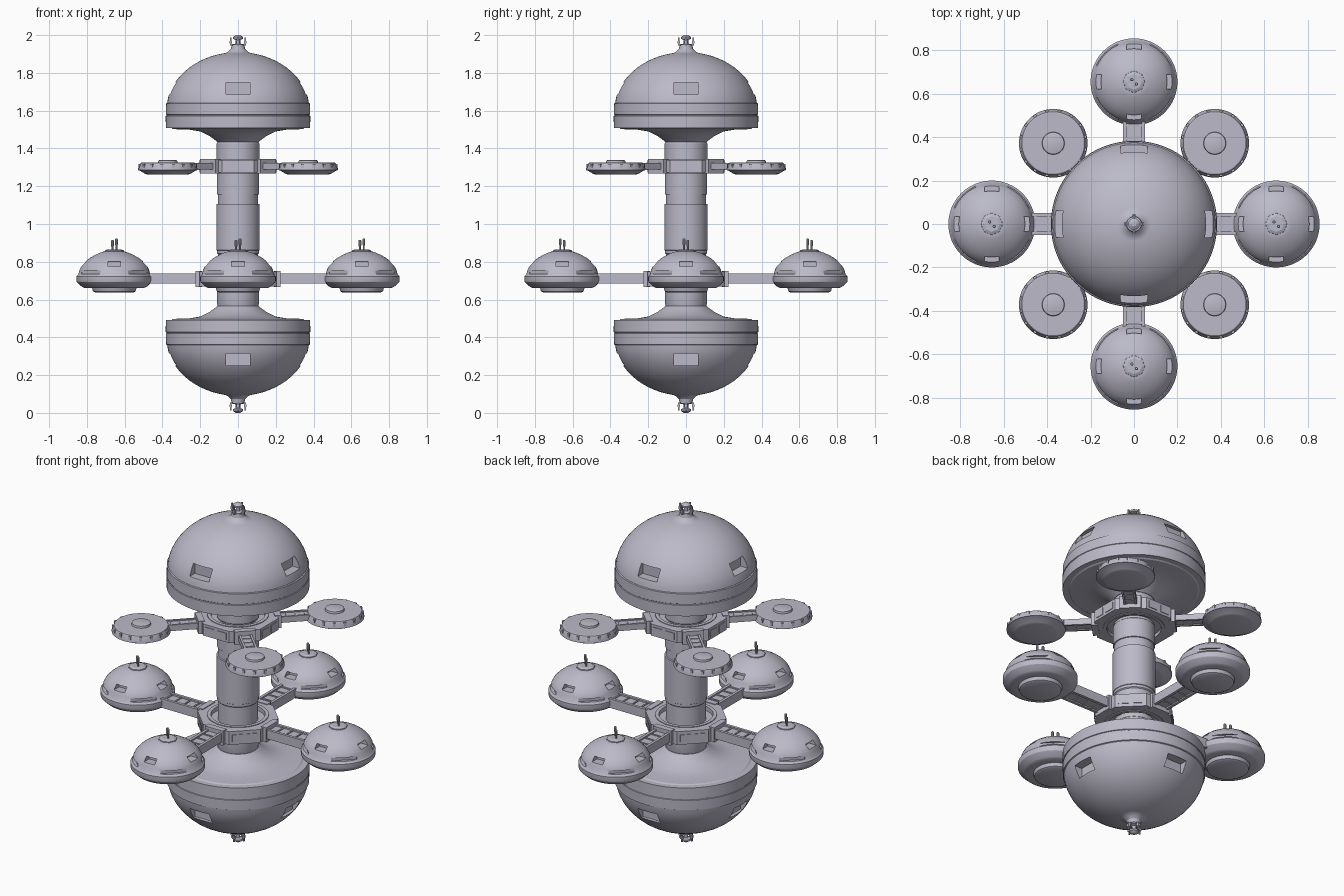
import bpy, bmesh
from math import pi, sin, cos, sqrt, radians
from mathutils import Matrix, Vector

old = bpy.data.objects.get("Cube")
if old:
    bpy.data.objects.remove(old, do_unlink=True)

hull = bpy.data.materials.new("pale grey hull")
hull.use_nodes = True
COLOUR = (0.5, 0.49, 0.58, 1)
hull.diffuse_color = COLOUR
hull.node_tree.nodes["Principled BSDF"].inputs["Base Color"].default_value = COLOUR


def finish(name, bm, smooth=True):
    bmesh.ops.recalc_face_normals(bm, faces=bm.faces)
    me = bpy.data.meshes.new(name)
    bm.to_mesh(me)
    bm.free()
    me.materials.append(hull)
    ob = bpy.data.objects.new(name, me)
    bpy.context.collection.objects.link(ob)
    if smooth:
        smooth_it(ob)
    return ob


def smooth_it(ob):
    bpy.ops.object.select_all(action='DESELECT')
    ob.select_set(True)
    bpy.context.view_layer.objects.active = ob
    bpy.ops.object.shade_smooth_by_angle(angle=radians(28))


def lathe(name, profile, sides=64, closed=False, turn=0, smooth=True):
    """Revolve (radius, height) points; open profiles are capped."""
    bm = bmesh.new()
    rings = [[bm.verts.new((r * cos(turn + 2 * pi * i / sides),
                            r * sin(turn + 2 * pi * i / sides), z))
              for i in range(sides)] for r, z in profile]
    pairs = list(zip(rings, rings[1:]))
    if closed:
        pairs.append((rings[-1], rings[0]))
    else:
        bm.faces.new(rings[0])
        bm.faces.new(rings[-1])
    for a, b in pairs:
        for i in range(sides):
            j = (i + 1) % sides
            bm.faces.new((a[i], a[j], b[j], b[i]))
    return finish(name, bm, smooth)


def boxes(name, items, angles, centre=(0, 0, 0)):
    """Boxes given as radial, sideways and height ranges, repeated about z."""
    bm = bmesh.new()
    for ang in angles:
        for x0, x1, y0, y1, z0, z1 in items:
            m = (Matrix.Translation(centre) @ Matrix.Rotation(ang, 4, 'Z')
                 @ Matrix.Translation(((x0 + x1) / 2, (y0 + y1) / 2, (z0 + z1) / 2))
                 @ Matrix.Diagonal((x1 - x0, y1 - y0, z1 - z0, 1)))
            bmesh.ops.create_cube(bm, size=1, matrix=m)
    return finish(name, bm, False)


def cut(ob, cutter):
    mod = ob.modifiers.new("recesses", 'BOOLEAN')
    mod.operation = 'DIFFERENCE'
    mod.solver = 'EXACT'
    mod.object = cutter
    bpy.context.view_layer.update()
    dg = bpy.context.evaluated_depsgraph_get()
    me = bpy.data.meshes.new_from_object(ob.evaluated_get(dg))
    ob.modifiers.clear()
    ob.data = me
    bpy.data.objects.remove(cutter, do_unlink=True)
    smooth_it(ob)


def copy(ob, name, location):
    new = ob.copy()
    new.name = name
    new.location = location
    bpy.context.collection.objects.link(new)


def mirrored(ob, name):
    bm = bmesh.new()
    bm.from_mesh(ob.data)
    for v in bm.verts:
        v.co.z = 2 - v.co.z
    finish(name, bm)


CARDINAL = [i * pi / 2 for i in range(4)]
DIAGONAL = [a + pi / 4 for a in CARDINAL]

# Main domes with recessed hangar windows
shell = [(.11, 1.435), (.122, 1.445), (.15, 1.465), (.2, 1.49), (.26, 1.5), (.342, 1.502),
         (.35, 1.507), (.382, 1.507), (.383, 1.572), (.379, 1.574), (.379, 1.578),
         (.382, 1.58), (.381, 1.638), (.375, 1.641)]
for i in range(1, 15):
    z = 1.64 + .265 * sin(i / 14 * pi / 2)
    shell.append((.38 * sqrt(1 - ((z - 1.6) / .31) ** 2), z))
shell += [(.05, 1.914), (.038, 1.926), (.034, 1.945)]
dome = lathe("upper_dome", shell, 96)
cut(dome, boxes("window_cutter", [(.312, .5, -.063, .063, 1.685, 1.75)], CARDINAL))
mirrored(dome, "lower_dome")

# Polar masts
mast = lathe("upper_mast", [(.03, 1.94), (.03, 1.95), (.012, 1.955), (.012, 1.975),
                            (.027, 1.98), (.027, 1.99), (.012, 2.0)], 16)
mirrored(mast, "lower_mast")
prongs = boxes("upper_mast_prongs", [(.034, .042, -.004, .004, 1.945, 1.988),
                                     (.02, .042, -.004, .004, 1.945, 1.953),
                                     (.031, .045, -.007, .007, 1.955, 1.97)], CARDINAL)
mirrored(prongs, "lower_mast_prongs")

# Central column with stepped sleeves
lathe("central_column", [(.1, .54), (.112, .58), (.112, .66), (.107, .665), (.107, .84),
                         (.112, .845), (.112, .86), (.115, .862), (.115, 1.105),
                         (.107, 1.107), (.107, 1.155), (.112, 1.157), (.112, 1.27),
                         (.107, 1.275), (.107, 1.33), (.113, 1.335), (.113, 1.425),
                         (.105, 1.44), (.1, 1.46)])


def docking_ring(name, z0, z1, angles):
    k = 1 / cos(pi / 8)
    lathe(name, [(.15 * k, z0), (.205 * k, z0), (.205 * k, z1), (.15 * k, z1)],
          8, True, pi / 8, False)
    mid = (z0 + z1) / 2
    lathe(name + "_collar", [(.105, mid - .018), (.165, mid - .018),
                             (.165, mid + .018), (.105, mid + .018)], 64, True)
    lathe(name + "_lip", [(.145, z0 - .004), (.165, z0 - .004),
                          (.165, z1 + .004), (.145, z1 + .004)], 64, True)
    boxes(name + "_sockets", [(.19, .225, -.058, .058, z0 - .004, z1 + .004)], angles)
    # slim panels on the ring faces between sockets
    boxes(name + "_panels", [(.2, .209, s - .028, s + .028, mid - .02, mid + .02)
                             for s in (-.04, .04)], [a + pi / 4 for a in angles])


docking_ring("lower_ring", .67, .748, CARDINAL)
docking_ring("upper_ring", 1.272, 1.34, DIAGONAL)

# Arms: a core with side rails and cross ribs
boxes("lower_arms", [(.2, .5, -.042, .042, .692, .728)]
      + [(.2, .5, s - .008, s + .008, .684, .737) for s in (-.042, .042)]
      + [(r, r + .008, -.042, .042, .688, .733) for r in (.27, .33, .39, .45)], CARDINAL)
boxes("upper_arms", [(.2, .42, -.03, .03, 1.293, 1.317)]
      + [(.2, .42, s - .006, s + .006, 1.288, 1.323) for s in (-.03, .03)]
      + [(r, r + .006, -.03, .03, 1.29, 1.32) for r in (.26, .31, .36)], DIAGONAL)

# Habitat pods with windows and rim slots
pod = lathe("habitat_pod", [(.1, .637), (.112, .643), (.118, .662), (.16, .662), (.172, .668),
                            (.198, .692), (.2, .698), (.2, .722), (.19, .734), (.184, .758),
                            (.174, .778), (.155, .8), (.13, .82), (.1, .837), (.07, .85),
                            (.052, .855)])
cut(pod, boxes("pod_cutter", [(.125, .25, -.034, .034, .776, .802)], CARDINAL))
cut(pod, boxes("slot_cutter", [(.172, .25, -.07, .07, .734, .753)], DIAGONAL))
cap = lathe("pod_cap", [(.052, .845), (.05, .86), (.036, .866), (.03, .866)], 8, smooth=False)


def antenna(name, x, y, top):
    ob = lathe(name, [(.005, .86), (.005, top - .035), (.0075, top - .03),
                      (.0075, top - .003), (.005, top)], 10)
    for v in ob.data.vertices:
        v.co += Vector((x, y, 0))
    return ob


pod_parts = [pod, cap, antenna("pod_antenna_a", -.01, .01, .915),
             antenna("pod_antenna_b", .011, -.011, .922)]

# Landing discs with a raised hub and rim clamps
pad = lathe("landing_disc", [(.108, 1.262), (.12, 1.266), (.15, 1.284), (.158, 1.285),
                             (.158, 1.292), (.145, 1.322), (.14, 1.325), (.052, 1.325),
                             (.05, 1.336), (.045, 1.338)])
clamps = boxes("disc_clamps", [(.14, .156, -.007, .007, 1.288, 1.318)],
               [i * pi / 8 + pi / 16 for i in range(16)])

# Place the pods and discs around the column
for parts, angles, reach in ((pod_parts, CARDINAL, .655), ([pad, clamps], DIAGONAL, .526)):
    for ob in parts:
        base = ob.name
        for n, a in enumerate(angles[1:], 2):
            copy(ob, f"{base}_{n}", (reach * cos(a), reach * sin(a), 0))
        ob.location = (reach * cos(angles[0]), reach * sin(angles[0]), 0)
